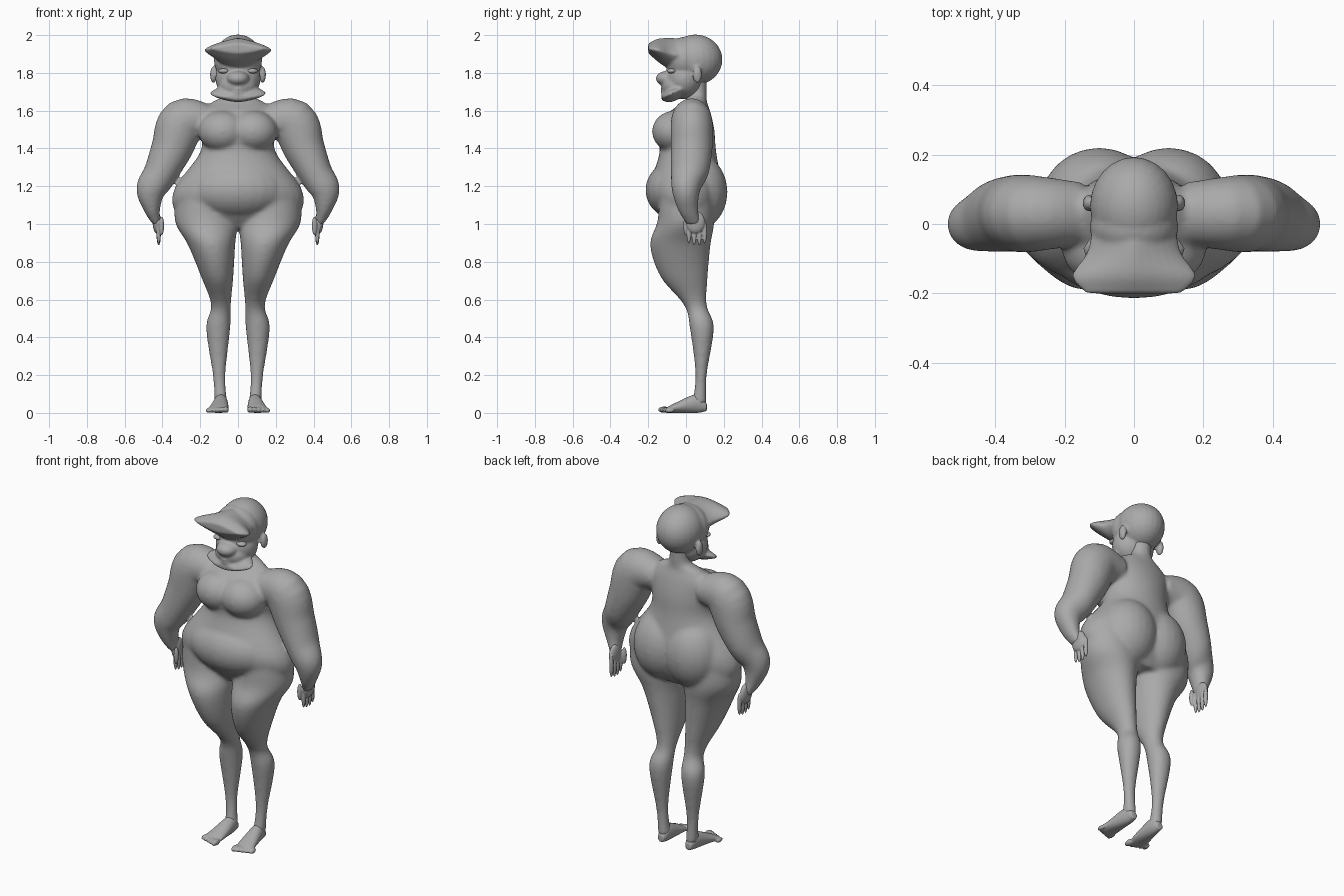
import bpy, bmesh, math
from mathutils import Vector

cube = bpy.data.objects.get("Cube")
if cube:
    bpy.data.objects.remove(cube, do_unlink=True)

skin = bpy.data.materials.new("grey_clay")
skin.use_nodes = True
grey = (0.4, 0.4, 0.4, 1)
skin.diffuse_color = grey
skin.node_tree.nodes["Principled BSDF"].inputs["Base Color"].default_value = grey

X_AXIS, Y_AXIS, Z_AXIS = Vector((1, 0, 0)), Vector((0, 1, 0)), Vector((0, 0, 1))


def section(wide, deep, x=0, y=0, z=0):
    """One cross-section: centre and the two half sizes, packed for blending."""
    return Vector((x, y, z, wide, deep))


def smooth_sections(keys, steps=5):
    """Catmull-Rom blend through the key sections."""
    padded = [keys[0], *keys, keys[-1]]
    result = []
    for before, start, end, after in zip(padded, padded[1:], padded[2:], padded[3:]):
        for step in range(steps):
            t = step / steps
            slope_in, slope_out = (end - before) / 2, (after - start) / 2
            change = end - start
            bend = 3 * change - 2 * slope_in - slope_out
            twist = slope_in + slope_out - 2 * change
            result.append(start + t * (slope_in + t * (bend + t * twist)))
    return result + [keys[-1]]


def signed_power(value, power):
    return math.copysign(abs(value) ** power, value)


def ring_directions(axis, tangent):
    """Directions of the wide and deep half sizes of a ring."""
    if axis == "upright":
        return X_AXIS, Y_AXIS
    if axis == "forward":
        return X_AXIS, Z_AXIS
    return tangent.cross(Y_AXIS).normalized(), Y_AXIS


def loft(bm, keys, axis="upright", mirror=False, roundness=1.0, sides=32):
    """Skin a closed tube over the sections, optionally on both body sides."""
    rows = smooth_sections(keys)
    for side in (1, -1) if mirror else (1,):
        rings = []
        for index, row in enumerate(rows):
            ahead = rows[min(index + 1, len(rows) - 1)]
            behind = rows[max(index - 1, 0)]
            across, along = ring_directions(axis, Vector(ahead[:3]) - Vector(behind[:3]))
            ring = []
            for corner in range(sides):
                angle = math.tau * corner / sides
                point = (Vector(row[:3])
                         + across * row[3] * signed_power(math.cos(angle), roundness)
                         + along * row[4] * signed_power(math.sin(angle), roundness))
                point.x *= side
                ring.append(bm.verts.new(point))
            rings.append(ring)
        faces = [bm.faces.new(rings[0]), bm.faces.new(rings[-1])]
        for lower, upper in zip(rings, rings[1:]):
            for corner in range(sides):
                following = (corner + 1) % sides
                faces.append(bm.faces.new((lower[corner], upper[corner],
                                           upper[following], lower[following])))
        bmesh.ops.recalc_face_normals(bm, faces=faces)


def blob(bm, centre, radii, mirror=False):
    """Add an ellipsoid mass, optionally on both body sides."""
    for side in (1, -1) if mirror else (1,):
        made = bmesh.ops.create_uvsphere(bm, u_segments=24, v_segments=16, radius=1)
        offset = Vector((centre[0] * side, centre[1], centre[2]))
        for vert in made["verts"]:
            vert.co = offset + Vector([value * radius for value, radius in zip(vert.co, radii)])


def finish(bm, name, detail, relaxing):
    """Fuse the overlapping masses into one smooth skin."""
    mesh = bpy.data.meshes.new(name)
    bm.to_mesh(mesh)
    bm.free()
    mesh.materials.append(skin)
    part = bpy.data.objects.new(name, mesh)
    bpy.context.collection.objects.link(part)
    fuse = part.modifiers.new("fuse", "REMESH")
    fuse.mode = "VOXEL"
    fuse.voxel_size = detail
    fuse.use_smooth_shade = True
    relax = part.modifiers.new("relax", "SMOOTH")
    relax.iterations = relaxing


# Torso and neck
body = bmesh.new()
loft(body, [section(wide=.22, deep=.1, y=.02, z=.98),
            section(wide=.335, deep=.16, y=.01, z=1.07),
            section(wide=.335, deep=.19, z=1.19),
            section(wide=.2, deep=.15, y=.01, z=1.38),
            section(wide=.2, deep=.15, z=1.5),
            section(wide=.2, deep=.11, y=.02, z=1.59),
            section(wide=.13, deep=.06, y=.05, z=1.65),
            section(wide=.06, deep=.05, y=.06, z=1.69),
            section(wide=.06, deep=.05, y=.06, z=1.8)])
# Chest, belly and buttocks
blob(body, centre=(.08, -.06, 1.49), radii=(.13, .12, .11), mirror=True)
blob(body, centre=(0, -.04, 1.18), radii=(.27, .175, .16))
blob(body, centre=(.1, .06, 1.17), radii=(.17, .16, .2), mirror=True)
# Legs
loft(body, [section(wide=.14, deep=.14, x=.18, z=1.2),
            section(wide=.165, deep=.15, x=.17, z=1.02),
            section(wide=.125, deep=.16, x=.14, y=-.03, z=.89),
            section(wide=.085, deep=.125, x=.11, y=-.01, z=.72),
            section(wide=.052, deep=.06, x=.09, y=.05, z=.57),
            section(wide=.064, deep=.064, x=.105, y=.084, z=.45),
            section(wide=.034, deep=.03, x=.1, y=.08, z=.2),
            section(wide=.034, deep=.04, x=.09, y=.07, z=.05)], mirror=True)
# Arms
loft(body, [section(wide=.08, deep=.09, x=.15, y=.03, z=1.55),
            section(wide=.125, deep=.11, x=.29, y=.03, z=1.54),
            section(wide=.11, deep=.11, x=.35, y=.03, z=1.4),
            section(wide=.09, deep=.1, x=.41, y=.02, z=1.27),
            section(wide=.08, deep=.075, x=.46, z=1.18),
            section(wide=.045, deep=.055, x=.455, y=.01, z=1.08),
            section(wide=.02, deep=.04, x=.43, y=.04, z=1)], axis="path", mirror=True)
finish(body, "body", detail=.01, relaxing=12)

# Skull, face and ears
head = bmesh.new()
blob(head, centre=(0, .05, 1.87), radii=(.127, .143, .133))
blob(head, centre=(0, -.01, 1.87), radii=(.128, .1, .12))
blob(head, centre=(0, -.01, 1.77), radii=(.12, .1, .11))
blob(head, centre=(0, -.05, 1.73), radii=(.1, .08, .07))
blob(head, centre=(.13, .06, 1.79), radii=(.018, .025, .045), mirror=True)
# Flared brow
loft(head, [section(wide=.12, deep=.09, z=1.89),
            section(wide=.135, deep=.085, y=-.08, z=1.9),
            section(wide=.18, deep=.06, y=-.15, z=1.92),
            section(wide=.14, deep=.025, y=-.2, z=1.93)], axis="forward", roundness=1.4)
# Flared jaw
loft(head, [section(wide=.09, deep=.04, z=1.72),
            section(wide=.15, deep=.045, y=-.08, z=1.69),
            section(wide=.07, deep=.015, y=-.13, z=1.67)], axis="forward", roundness=1.4)
# Nose and lips
blob(head, centre=(0, -.1, 1.77), radii=(.06, .06, .04))
for height in (1.7, 1.715):
    blob(head, centre=(0, -.1, height), radii=(.04, .035, .01))
finish(head, "head", detail=.007, relaxing=6)

# Eyes
eyes = bmesh.new()
blob(eyes, centre=(.075, -.075, 1.81), radii=(.03, .025, .014), mirror=True)
finish(eyes, "eyes", detail=.004, relaxing=1)

# Hands: palm, thumb and four fingers
hands = bmesh.new()
blob(hands, centre=(.43, .05, 1.01), radii=(.022, .05, .06), mirror=True)
blob(hands, centre=(.405, 0, .99), radii=(.014, .014, .05), mirror=True)
for finger in range(4):
    blob(hands, centre=(.42, .015 + finger * .028, .945 + .01 * abs(finger - 1.5)),
         radii=(.012, .012, .065), mirror=True)
finish(hands, "hands", detail=.004, relaxing=2)

# Feet: heel, sole and five toes
feet = bmesh.new()
loft(feet, [section(wide=.02, deep=.02, x=.09, y=.11, z=.03),
            section(wide=.035, deep=.05, x=.09, y=.06, z=.05),
            section(wide=.05, deep=.028, x=.1, y=-.05, z=.028),
            section(wide=.055, deep=.015, x=.11, y=-.1, z=.015)], axis="forward", mirror=True)
for toe in range(5):
    size = .017 - toe * .001
    blob(feet, centre=(.065 + toe * .023, -.115 + toe * .007, size),
         radii=(size, size * 2, size), mirror=True)
finish(feet, "feet", detail=.006, relaxing=2)
